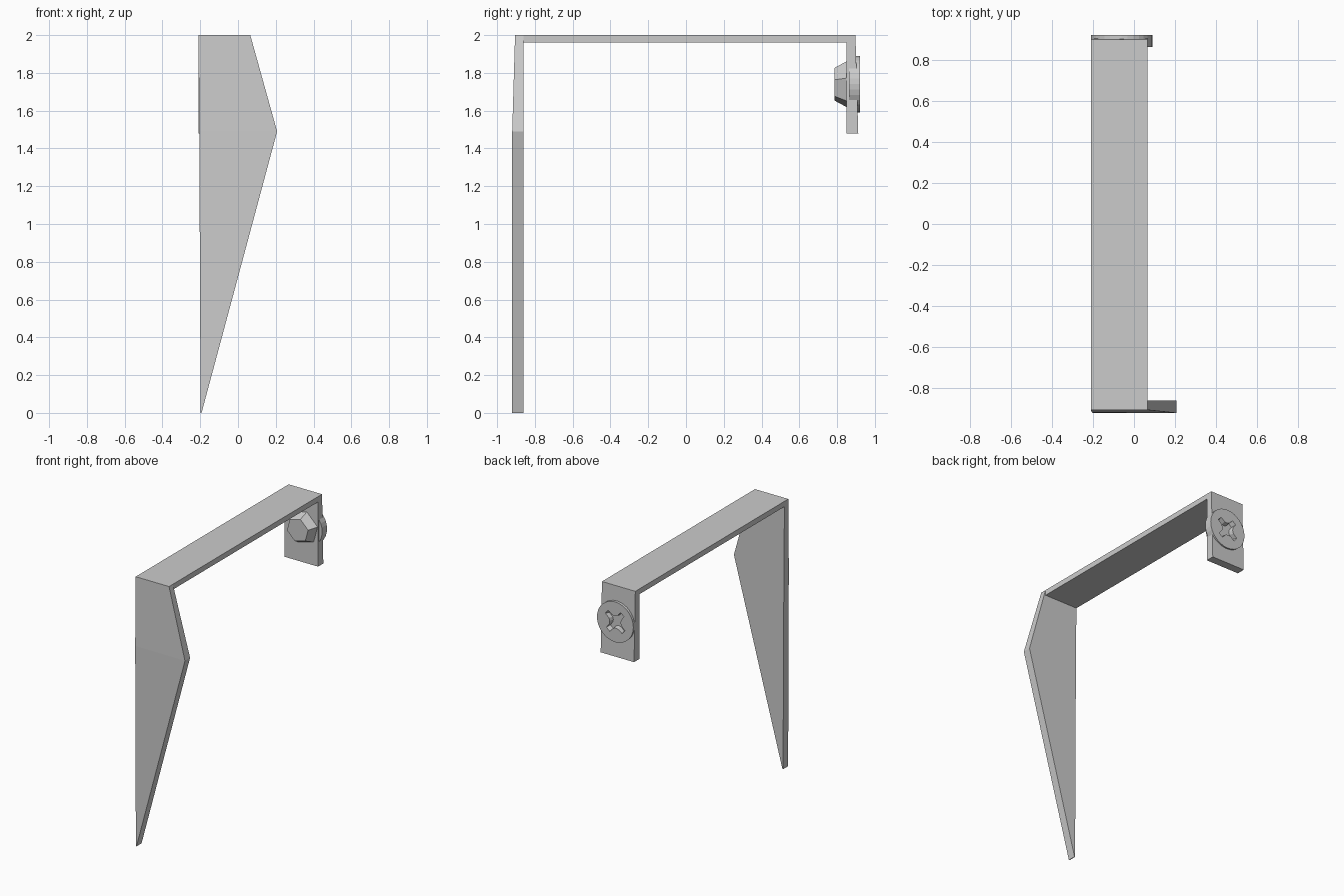
import bpy, math

if "Cube" in bpy.data.objects:
    bpy.data.objects.remove(bpy.data.objects["Cube"])

def add(name, verts, faces):
    me = bpy.data.meshes.new(name)
    me.from_pydata(verts, [], faces)
    ob = bpy.data.objects.new(name, me)
    bpy.context.collection.objects.link(ob)
    return ob

def bridge(name, a, b):
    """Closed solid between two matching rings of points."""
    n = len(a)
    faces = [tuple(reversed(range(n))), tuple(range(n, 2 * n))]
    faces += [(i, (i + 1) % n, n + (i + 1) % n, n + i) for i in range(n)]
    ob = add(name, a + b, faces)
    # consistent outward normals
    import bmesh
    bm = bmesh.new()
    bm.from_mesh(ob.data)
    bmesh.ops.recalc_face_normals(bm, faces=bm.faces)
    bm.to_mesh(ob.data)
    bm.free()
    return ob

def ring(r, y, n, turn=0.0):
    return [(CX + r * math.cos(turn + math.tau * i / n), y,
             CZ + r * math.sin(turn + math.tau * i / n)) for i in range(n)]

L, R = -0.21, 0.065      # strap sides
CX, CZ = -0.06, 1.74     # screw axis

# Pointed blade at the front, in an upper and a lower section
bridge("blade_upper",
       [(L, -0.905, 2), (R, -0.905, 2), (0.207, -0.92, 1.49), (-0.205, -0.918, 1.49)],
       [(L, -0.86, 2), (R, -0.86, 2), (0.207, -0.86, 1.49), (-0.205, -0.86, 1.49)])
bridge("blade_lower",
       [(-0.205, -0.918, 1.49), (0.207, -0.92, 1.49), (-0.193, -0.92, 0), (-0.198, -0.92, 0)],
       [(-0.205, -0.86, 1.49), (0.207, -0.86, 1.49), (-0.193, -0.86, 0), (-0.198, -0.86, 0)])

# Strap that bends down into the rear tab
profile = [(-0.86, 1.96), (-0.86, 2), (0.897, 2), (0.912, 1.478), (0.85, 1.478), (0.85, 1.96)]
bridge("strap_and_tab", [(L, y, z) for y, z in profile], [(R, y, z) for y, z in profile])

# Round screw head with a cross recess
head = bridge("screw_head", ring(0.15, 0.862, 32), ring(0.15, 0.92, 32))
cross = []
for k in range(4):
    a = math.radians(40 + 90 * k)
    for u, v in [(0.1, -0.02), (0.1, 0.02), (0.055, 0.022), (0.035, 0.035), (0.022, 0.055)]:
        cross.append((u * math.cos(a) - v * math.sin(a), u * math.sin(a) + v * math.cos(a)))
cutter = bridge("recess_cutter",
                [(CX + 0.8 * x, 0.885, CZ + 0.8 * z) for x, z in cross],
                [(CX + x, 0.95, CZ + z) for x, z in cross])
cutter.hide_render = True
cutter.hide_viewport = True
mod = head.modifiers.new("recess", "BOOLEAN")
mod.operation = "DIFFERENCE"
mod.object = cutter
mod.solver = "EXACT"

# Tab opening behind the recess, so the cross stays hollow
tab_cut = bpy.data.objects["strap_and_tab"].modifiers.new("recess", "BOOLEAN")
tab_cut.operation = "DIFFERENCE"
tab_cut.object = cutter
tab_cut.solver = "EXACT"

# Tapered hexagonal nut inside the tab
turn = math.radians(15)
bridge("nut", ring(0.09, 0.787, 6, turn), ring(0.128, 0.855, 6, turn))
